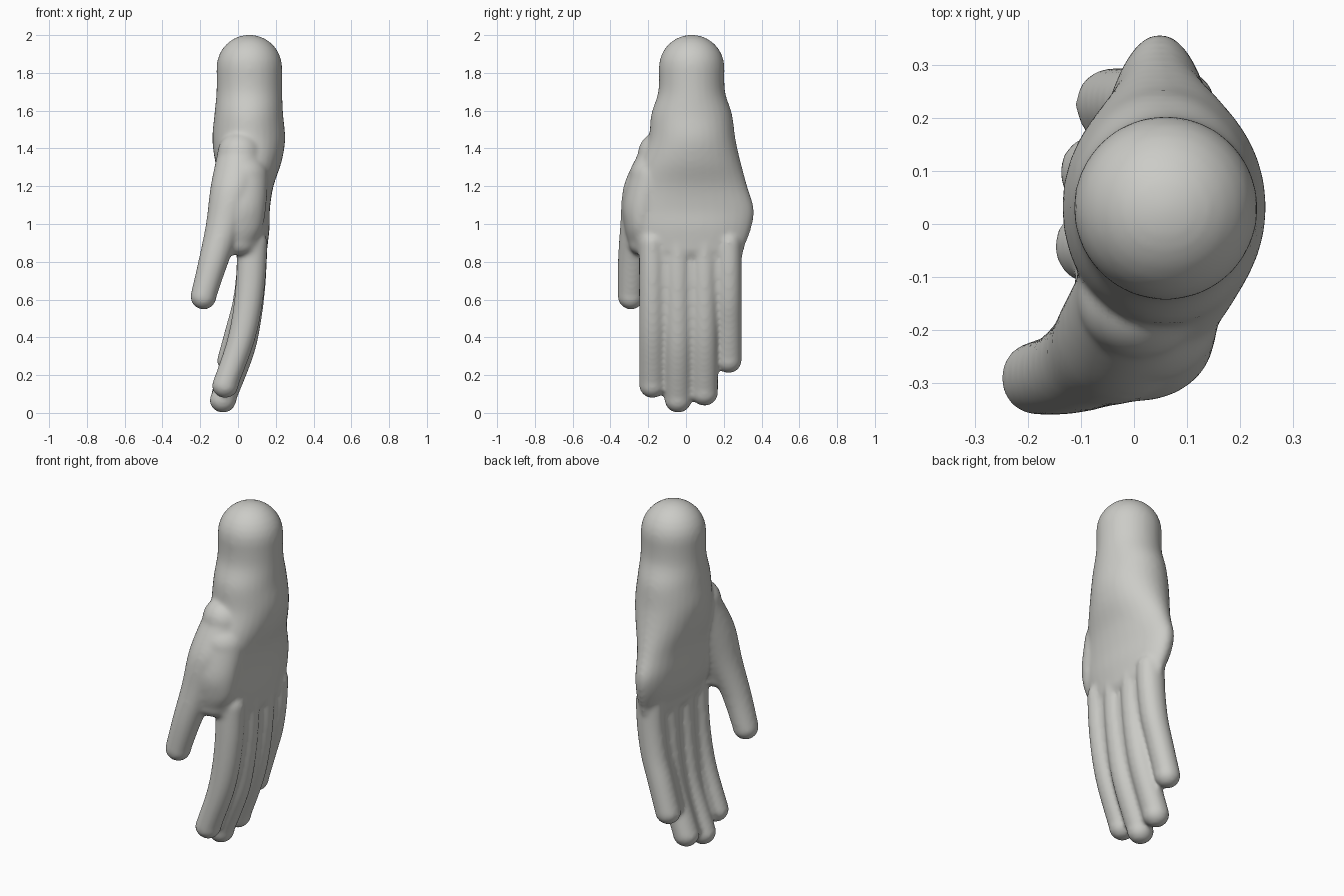
import bpy
import bmesh
import math
from mathutils import Vector

default = bpy.data.objects.get("Cube")
if default:
    bpy.data.objects.remove(default, do_unlink=True)

SIDES = 32
STEPS = 5

skin = bpy.data.materials.new("pale grey")
skin.diffuse_color = (0.6, 0.6, 0.57, 1)
skin.use_nodes = True
skin.node_tree.nodes["Principled BSDF"].inputs["Base Color"].default_value = skin.diffuse_color


def spline(rows):
    """Smooth interpolation through section rows (z, x, y, half x, half y)."""
    p = [Vector(r) for r in rows]
    p = [p[0]] + p + [p[-1]]
    out = []
    for a, b, c, d in zip(p, p[1:], p[2:], p[3:]):
        for i in range(STEPS):
            t = i / STEPS
            out.append(b + (c - a) * (t / 2)
                       + (a * 2 - b * 5 + c * 4 - d) * (t * t / 2)
                       + (b * 3 - a - c * 3 + d) * (t ** 3 / 2))
    return out + [p[-1]]


def dome(row, up):
    """Shrinking rings that round off an end, listed outward."""
    z, x, y, hx, hy = row
    r = min(hx, hy)
    rings = []
    for i in range(1, 8):
        a = math.radians(i * 12.5)
        inset = r * (1 - math.cos(a))
        rings.append((z + up * r * math.sin(a), x, y, hx - inset, hy - inset))
    return rings


def loft(bm, rows):
    """Closed rounded body through horizontal elliptical sections."""
    sections = dome(rows[0], 1)[::-1] + spline(rows) + dome(rows[-1], -1)
    angles = [math.tau * i / SIDES for i in range(SIDES)]
    loops = []
    for z, x, y, hx, hy in sections:
        loops.append([bm.verts.new((x + hx * math.cos(a), y + hy * math.sin(a), z))
                      for a in angles])
    for upper, lower in zip(loops, loops[1:]):
        for i in range(SIDES):
            j = (i + 1) % SIDES
            bm.faces.new((upper[i], lower[i], lower[j], upper[j]))
    bm.faces.new(loops[0])
    bm.faces.new(loops[-1][::-1])


def digit(bm, y, tip, tip_x, r, thicken):
    """Finger-shaped body curling towards the palm, thicker at its root."""
    length = .9 - tip - r
    path = ((0, .075), (.25, .068), (.5, .046), (.72, .008), (1, tip_x))
    loft(bm, [(.9 - length * t, x, y, r + thicken * (1 - t), r) for t, x in path])


bm = bmesh.new()

# Forearm stump, wrist and palm
loft(bm, [
    (1.828, .06, .03, .174, .174),
    (1.7, .06, .03, .174, .177),
    (1.58, .057, .03, .182, .214),
    (1.45, .057, .032, .193, .23),
    (1.33, .055, .025, .176, .264),
    (1.2, .05, .015, .138, .31),
    (1.08, .048, .015, .121, .345),
    (.98, .055, .02, .112, .327),
    (.88, .068, .025, .088, .285),
])

# Thumb
loft(bm, [
    (1.37, .01, -.135, .12, .12),
    (1.2, -.02, -.205, .125, .125),
    (1, -.07, -.248, .1, .1),
    (.8, -.13, -.281, .081, .08),
    (.617, -.183, -.292, .07, .07),
])

# Web of flesh between thumb and palm
loft(bm, [
    (1.25, .02, -.18, .14, .12),
    (1.1, .005, -.22, .145, .115),
    (.98, -.01, -.235, .14, .09),
    (.9, -.025, -.24, .11, .065),
])

# Fingers: side position, tip height, tip x, radius
fingers = (
    (-.178, .078, -.068, .071),
    (-.042, 0, -.08, .072),
    (.098, .037, -.07, .072),
    (.226, .21, -.042, .07),
)
for y, tip, tip_x, r in fingers:
    digit(bm, y, tip, tip_x, r, .01)

# Shallow webs filling the grooves between neighbouring fingers
for a, b in zip(fingers, fingers[1:]):
    short = max(a, b, key=lambda f: f[1])
    digit(bm, (a[0] + b[0]) / 2, short[1] + .03, short[2], .046, .018)

bmesh.ops.recalc_face_normals(bm, faces=bm.faces)
mesh = bpy.data.meshes.new("hand")
bm.to_mesh(mesh)
bm.free()
mesh.materials.append(skin)
hand = bpy.data.objects.new("hand", mesh)
bpy.context.collection.objects.link(hand)

# Fuse the overlapping bodies into one soft skin
fuse = hand.modifiers.new("fuse", 'REMESH')
fuse.mode = 'VOXEL'
fuse.voxel_size = 0.011
fuse.use_smooth_shade = True
soften = hand.modifiers.new("soften", 'SMOOTH')
soften.factor = 0.5
soften.iterations = 12
